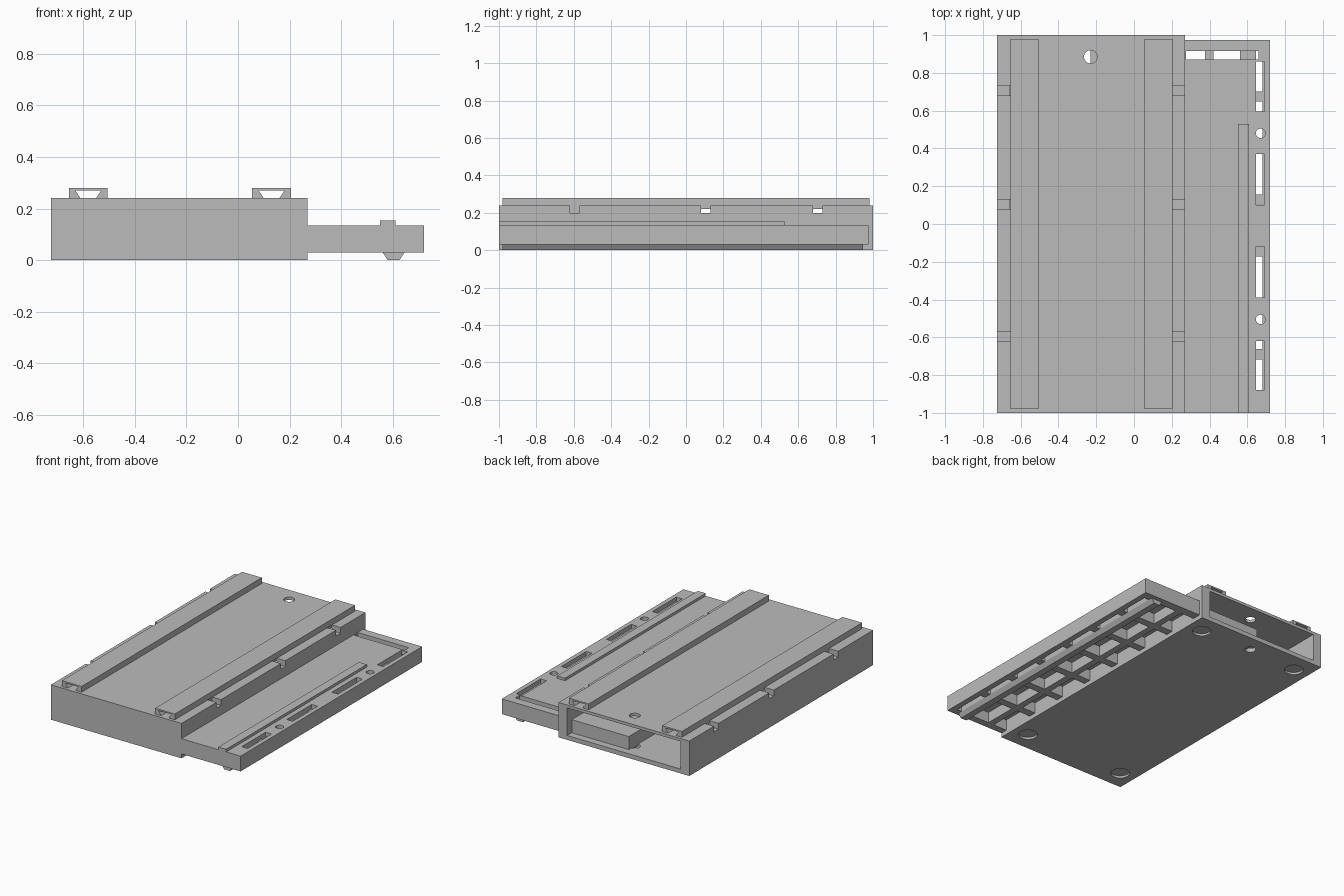
import bpy
import bmesh

cube = bpy.data.objects.get("Cube")
if cube:
    bpy.data.objects.remove(cube, do_unlink=True)

GREY = (0.5, 0.5, 0.5, 1.0)
grey = bpy.data.materials.new("plain grey")
grey.use_nodes = True
grey.diffuse_color = GREY
grey.node_tree.nodes["Principled BSDF"].inputs["Base Color"].default_value = GREY


def finish(name, bm):
    bmesh.ops.recalc_face_normals(bm, faces=bm.faces)
    mesh = bpy.data.meshes.new(name)
    bm.to_mesh(mesh)
    bm.free()
    mesh.materials.append(grey)
    obj = bpy.data.objects.new(name, mesh)
    bpy.context.collection.objects.link(obj)
    return obj


def box(name, xs, ys, zs):
    bm = bmesh.new()
    bmesh.ops.create_cube(bm, size=1)
    for v in bm.verts:
        for i, (low, high) in enumerate((xs, ys, zs)):
            v.co[i] = low if v.co[i] < 0 else high
    return finish(name, bm)


def extrude_y(name, profile, ys):
    """Sweep an x-z outline along y."""
    bm = bmesh.new()
    face = bm.faces.new([bm.verts.new((x, ys[0], z)) for x, z in profile])
    swept = bmesh.ops.extrude_face_region(bm, geom=[face])["geom"]
    for v in swept:
        if isinstance(v, bmesh.types.BMVert):
            v.co.y = ys[1]
    return finish(name, bm)


def disc(name, x, y, radius, zs):
    bm = bmesh.new()
    bmesh.ops.create_cone(bm, cap_ends=True, segments=24, radius1=radius,
                          radius2=radius, depth=zs[1] - zs[0])
    bmesh.ops.translate(bm, vec=(x, y, sum(zs) / 2), verts=bm.verts)
    return finish(name, bm)


def cut(target, cutters):
    """Subtract each cutter and remove it."""
    bpy.context.view_layer.objects.active = target
    for cutter in cutters:
        cutter.hide_render = True
        mod = target.modifiers.new("cut", 'BOOLEAN')
        mod.operation = 'DIFFERENCE'
        mod.solver = 'EXACT'
        mod.object = cutter
        bpy.ops.object.modifier_apply(modifier=mod.name)
        bpy.data.objects.remove(cutter, do_unlink=True)


# Tall housing, hollow and open at the back
housing = box("housing", (-0.725, 0.27), (-1, 1), (0, 0.24))
cutters = [box("cavity", (-0.66, 0.205), (-0.5, 1.1), (0.03, 0.22)),
           disc("pin_hole", -0.23, 0.885, 0.035, (-0.1, 0.3))]
# Notches through the upper side edges
for y in (0.705, 0.105, -0.595):
    for xs in ((-0.8, -0.655), (0.2, 0.3)):
        cutters.append(box("notch", xs, (y - 0.025, y + 0.025), (0.2, 0.3)))
# Foot recesses underneath
for x in (-0.61, 0.16):
    for y in (-0.865, 0.865):
        cutters.append(disc("foot_recess", x, y, 0.06, (-0.1, 0.015)))
cut(housing, cutters)

# Block inside the open end
box("inner_block", (-0.23, 0.22), (0.0, 0.95), (0.02, 0.12))

# Hollow rails on top of the housing
for side, x in (("right", -0.58), ("left", 0.13)):
    outline = [(-0.075, 0.24), (-0.075, 0.28), (0.075, 0.28), (0.075, 0.24),
               (0.03, 0.24), (0.05, 0.27), (-0.05, 0.27), (-0.03, 0.24)]
    extrude_y(side + "_top_rail", [(x + dx, z) for dx, z in outline], (-0.98, 0.98))

# Low side shelf with slots and round holes
shelf = box("shelf_deck", (0.27, 0.72), (-1, 0.975), (0.105, 0.135))
cutters = [box("back_slot", (0.275, 0.66), (0.87, 0.915), (0, 0.2))]
for low, high in ((0.595, 0.86), (0.1, 0.37), (-0.39, -0.12), (-0.88, -0.62)):
    cutters.append(box("side_slot", (0.645, 0.69), (low, high), (0, 0.2)))
for y in (0.48, -0.505):
    cutters.append(disc("round_hole", 0.67, y, 0.025, (0, 0.2)))
cut(shelf, cutters)

# Shelf rim
box("shelf_outer_wall", (0.68, 0.72), (-1, 0.975), (0.03, 0.106))
box("shelf_back_wall", (0.27, 0.72), (0.915, 0.975), (0.03, 0.106))
box("shelf_front_wall", (0.27, 0.72), (-1, -0.95), (0.03, 0.106))

# Ribs under the shelf
box("shelf_long_rib", (0.375, 0.42), (-0.96, 0.92), (0.03, 0.106))
for i in range(6):
    y = 0.675 - 0.273 * i
    box("shelf_cross_rib", (0.27, 0.69), (y - 0.027, y + 0.027), (0.03, 0.106))

# Tapered runner below and raised strip above the shelf
extrude_y("shelf_runner", [(0.56, 0.106), (0.645, 0.106), (0.645, 0.03),
                           (0.625, 0), (0.58, 0), (0.56, 0.03)], (-0.98, 0.945))
box("shelf_strip", (0.55, 0.61), (-1, 0.53), (0.134, 0.153))
